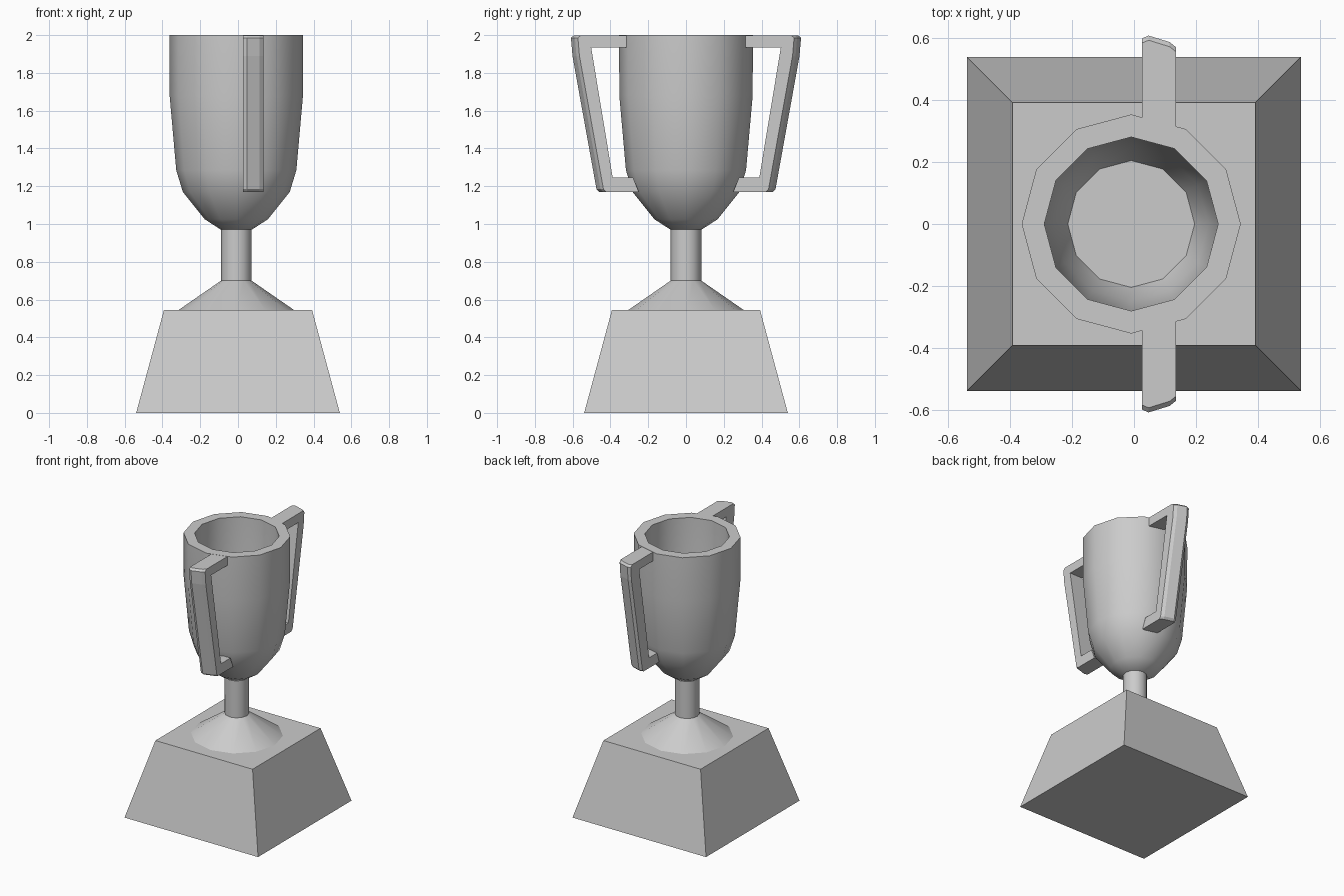
import bpy, bmesh, math

if "Cube" in bpy.data.objects:
    bpy.data.objects.remove(bpy.data.objects["Cube"])

CX = -0.009   # the turned parts sit slightly left of the plinth centre
SIDES = 12


def make_object(name, verts, faces, smooth=None):
    mesh = bpy.data.meshes.new(name)
    mesh.from_pydata(verts, [], faces)
    bm = bmesh.new()
    bm.from_mesh(mesh)
    bmesh.ops.recalc_face_normals(bm, faces=bm.faces)
    bm.to_mesh(mesh)
    bm.free()
    obj = bpy.data.objects.new(name, mesh)
    bpy.context.collection.objects.link(obj)
    if smooth:
        bpy.ops.object.select_all(action='DESELECT')
        obj.select_set(True)
        bpy.context.view_layer.objects.active = obj
        bpy.ops.object.shade_smooth_by_angle(angle=math.radians(smooth))
    return obj


def loft(name, rings, smooth=None):
    """Skin equal-length rings and cap both ends."""
    n = len(rings[0])
    verts = [v for ring in rings for v in ring]
    faces = [(k * n + i, k * n + (i + 1) % n, (k + 1) * n + (i + 1) % n, (k + 1) * n + i)
             for k in range(len(rings) - 1) for i in range(n)]
    faces += [tuple(range(n)), tuple(range(len(verts) - n, len(verts)))]
    return make_object(name, verts, faces, smooth)


def turned(name, profile, smooth=35):
    """Revolve (radius, z) points."""
    step = 2 * math.pi / SIDES
    return loft(name, [[(CX + r * math.cos(i * step), r * math.sin(i * step), z)
                        for i in range(SIDES)] for r, z in profile], smooth)


def square(h, z):
    return [(-h, -h, z), (h, -h, z), (h, h, z), (-h, h, z)]


# Tapered square plinth
loft("plinth", [square(0.539, 0), square(0.392, 0.545)])

# Conical foot and stem
turned("foot", [(0.308, 0.543), (0.081, 0.70)])
turned("stem", [(0.081, 0.69), (0.081, 0.98)])

# Hollow cup: outer wall up, over the rim, inner wall down to the floor
turned("cup", [(0.082, 0.97), (0.167, 1.025), (0.283, 1.17), (0.318, 1.285),
               (0.353, 1.68), (0.354, 2.0), (0.281, 2.0), (0.280, 1.68),
               (0.25, 1.285), (0.205, 1.17)])

# Handles: C-shaped side outline lofted through three slices, outer face slanted
INNER = [(0.25, 1.17), (0.28, 1.245), (0.388, 1.245), (0.502, 1.934),
         (0.30, 1.934), (0.30, 1.999)]
OUTER = [(0.585, 1.999), (0.60, 1.985), (0.592, 1.89), (0.465, 1.185), (0.45, 1.17)]
SLICES = [(0.026, 0.0), (0.047, 0.009), (0.115, -0.012), (0.135, -0.028)]


def handle(name, side):
    rings = []
    for x, push in SLICES:
        outline = INNER + [(y + push, z) for y, z in OUTER]
        rings.append([(x, side * y, z) for y, z in outline])
    n = len(rings[0])
    verts = [v for ring in rings for v in ring]
    faces = [(k * n + i, k * n + (i + 1) % n, (k + 1) * n + (i + 1) % n, (k + 1) * n + i)
             for k in range(len(rings) - 1) for i in range(n)]
    # flat sides: lower arm, upright, upper arm
    for b in (0, len(verts) - n):
        for f in ((0, 1, 2, 9, 10), (2, 3, 7, 8, 9), (3, 4, 5, 6, 7)):
            faces.append(tuple(b + i for i in f))
    make_object(name, verts, faces)


handle("front_handle", -1)
handle("back_handle", 1)
